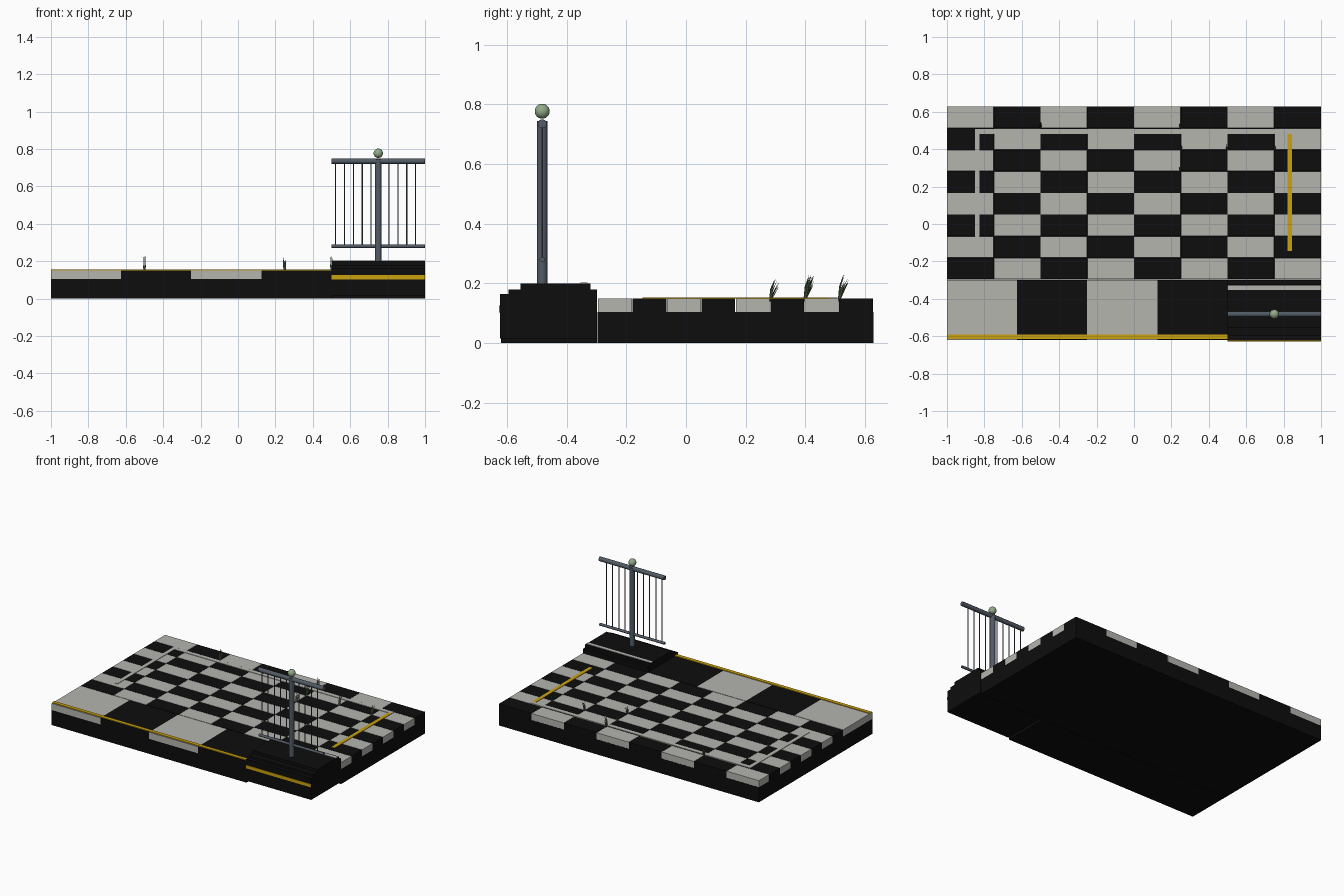
import bpy, bmesh, math, random
from mathutils import Vector, Matrix

random.seed(4)
if "Cube" in bpy.data.objects:
    bpy.data.objects.remove(bpy.data.objects["Cube"], do_unlink=True)


def material(name, rgb, rough=0.7):
    m = bpy.data.materials.new(name)
    m.use_nodes = True
    m.diffuse_color = (*rgb, 1)
    node = m.node_tree.nodes["Principled BSDF"]
    node.inputs["Base Color"].default_value = (*rgb, 1)
    node.inputs["Roughness"].default_value = rough
    return m


black = material("black stone", (0.004, 0.004, 0.004))
pale = material("pale stone", (0.46, 0.46, 0.43))
gold = material("gold paint", (0.6, 0.36, 0.004))
steel = material("steel", (0.085, 0.105, 0.13))
lamp_green = material("pale green glass", (0.29, 0.4, 0.25))
leaf = material("grass green", (0.12, 0.19, 0.09))


def finish(name, bm, mat, smooth=False):
    mesh = bpy.data.meshes.new(name)
    bm.to_mesh(mesh)
    bm.free()
    mesh.materials.append(mat)
    ob = bpy.data.objects.new(name, mesh)
    bpy.context.collection.objects.link(ob)
    if smooth:
        bpy.ops.object.select_all(action="DESELECT")
        ob.select_set(True)
        bpy.context.view_layer.objects.active = ob
        bpy.ops.object.shade_smooth_by_angle(angle=math.radians(50))
    return ob


def add_box(bm, x0, x1, y0, y1, z0, z1):
    centre = Matrix.Translation(((x0 + x1) / 2, (y0 + y1) / 2, (z0 + z1) / 2))
    size = Matrix.Diagonal((x1 - x0, y1 - y0, z1 - z0, 1))
    bmesh.ops.create_cube(bm, size=1, matrix=centre @ size)


def boxes(name, mat, *extents):
    bm = bmesh.new()
    for e in extents:
        add_box(bm, *e)
    return finish(name, bm, mat)


def add_rod(bm, a, b, radius, sides=12):
    a, b = Vector(a), Vector(b)
    turn = (b - a).to_track_quat("Z", "Y").to_matrix().to_4x4()
    bmesh.ops.create_cone(bm, cap_ends=True, segments=sides, radius1=radius,
                          radius2=radius, depth=(b - a).length,
                          matrix=Matrix.Translation((a + b) / 2) @ turn)


# Main levels and edges
BED, TOP = 0.104, 0.15
BACK, SEAM, FRONT = 0.628, -0.296, -0.62
EDGE = SEAM - 0.003
STEP_X = 0.5

# Foundations
boxes("floor_base", black, (-1, 1, SEAM, BACK, 0, BED))
boxes("walkway_base", black, (-1, STEP_X, FRONT, EDGE, 0, BED))

# Checkered floor, one object for each tile colour
COUNT = 8
row = (BACK - SEAM) / COUNT
col = 2 / COUNT
gap = 0.001
for parity, name, mat in ((0, "pale_tiles", pale), (1, "black_tiles", black)):
    bm = bmesh.new()
    for i in range(COUNT):
        for j in range(COUNT):
            if (i + j) % 2 == parity:
                x, y = -1 + i * col, BACK - j * row
                left = x + gap if i else x
                right = x + col - gap if i < COUNT - 1 else x + col
                add_box(bm, left, right, y - row + gap, y - gap, BED, TOP)
    finish(name, bm, mat)

# Large walkway tiles
wide = (STEP_X + 1) / 4
for k in range(4):
    x = -1 + k * wide
    boxes("walkway_tile", black if k % 2 else pale,
          (x, x + wide, FRONT, EDGE, BED, TOP))

# Painted lines
boxes("walkway_gold_edge", gold, (-1, STEP_X, -0.615, -0.59, TOP, TOP + 0.005))
boxes("floor_gold_line", gold, (0.82, 0.845, -0.145, 0.48, TOP, TOP + 0.003))
boxes("floor_pale_line", pale,
      (-0.85, -0.825, -0.145, 0.48, TOP, TOP + 0.003),
      (-0.85, 0.845, 0.48, 0.508, TOP, TOP + 0.003))

# Stepped platform
boxes("platform_lower", black, (STEP_X, 1, -0.624, EDGE, 0.015, 0.165))
boxes("platform_middle", black, (STEP_X, 1, -0.595, EDGE, 0.165, 0.18))
boxes("platform_upper", black, (STEP_X, 1, -0.555, -0.32, 0.18, 0.2))
boxes("platform_pale_line", pale, (STEP_X, 1, -0.353, -0.33, 0.2, 0.203))
boxes("platform_gold_stripe", gold, (STEP_X, 1, -0.627, -0.624, 0.103, 0.125))

# Railing
RAIL_Y, MID_X = -0.482, 0.75
bm = bmesh.new()
add_rod(bm, (MID_X, RAIL_Y, 0.2), (MID_X, RAIL_Y, 0.745), 0.0175, 16)
finish("railing_post", bm, steel, True)
for name, z, radius in (("top_rail", 0.735, 0.015), ("bottom_rail", 0.28, 0.009)):
    bm = bmesh.new()
    add_rod(bm, (STEP_X, RAIL_Y, z), (1, RAIL_Y, z), radius)
    finish(name, bm, steel, True)
bm = bmesh.new()
for k in range(10):
    x = 0.522 + k * 0.0475
    add_rod(bm, (x, RAIL_Y, 0.28), (x, RAIL_Y, 0.735), 0.003, 8)
finish("balusters", bm, steel, True)

# Ball on the post
bm = bmesh.new()
bmesh.ops.create_uvsphere(bm, u_segments=24, v_segments=16, radius=0.025,
                          matrix=Matrix.Translation((MID_X, RAIL_Y, 0.777)))
finish("post_ball", bm, lamp_green, True)


# Grass tufts growing at the tile corners
def tuft(x, y, height):
    bm = bmesh.new()
    for k in range(9):
        angle = k * math.tau / 9
        out = Vector((math.cos(angle), math.sin(angle), 0))
        side = Vector((-out.y, out.x, 0)) * 0.0022
        h = height * random.uniform(0.6, 1)
        base = Vector((x, y, TOP - 0.01)) + out * 0.003
        mid = base + out * 0.005 + Vector((0, 0.009, h * 0.55))
        tip = base + out * 0.006 + Vector((0, 0.024, h))
        pts = (base - side, base + side, mid + side, tip, mid - side)
        bm.faces.new([bm.verts.new(p) for p in pts])
    finish("grass_tuft", bm, leaf)


for i, j in ((2, 1), (5, 1), (5, 2), (5, 3), (6, 2), (7, 2)):
    tuft(-1 + i * col, BACK - j * row, 0.08 if j == 3 else 0.095)
